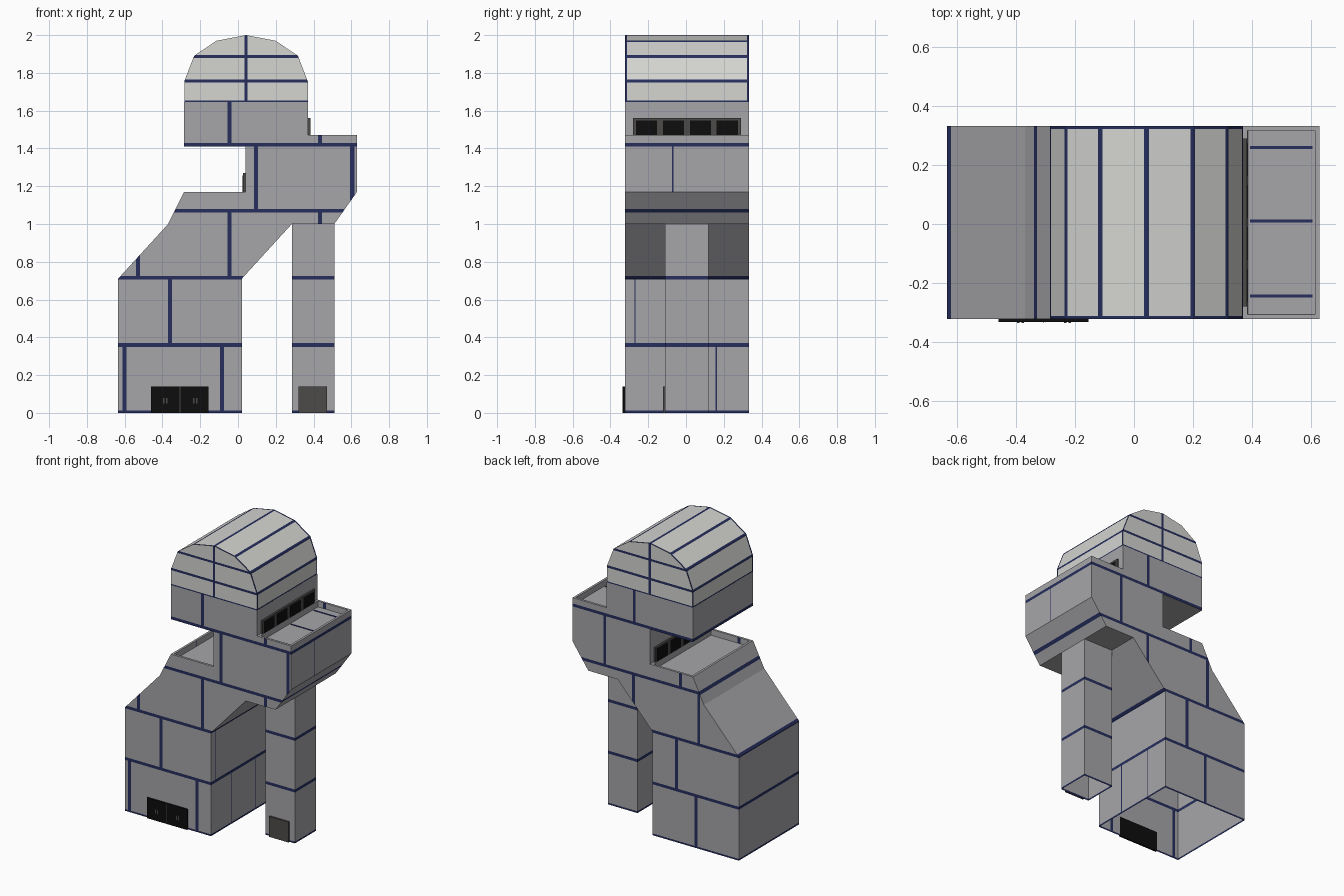
import bpy, bmesh
from mathutils import Vector

if "Cube" in bpy.data.objects:
    bpy.data.objects.remove(bpy.data.objects["Cube"])


def material(name, rgb):
    m = bpy.data.materials.new(name)
    m.use_nodes = True
    m.diffuse_color = (*rgb, 1)
    node = next(n for n in m.node_tree.nodes if n.type == 'BSDF_PRINCIPLED')
    node.inputs["Base Color"].default_value = (*rgb, 1)
    return m


STONE = material("grey stone", (0.38, 0.38, 0.40))
MORTAR = material("navy mortar", (0.019, 0.027, 0.107))
ROOF = material("pale roof", (0.66, 0.67, 0.64))
DARK = material("dark grey metal", (0.075, 0.07, 0.067))
BLACK = material("black door", (0.004, 0.004, 0.004))

FRONT, BACK = -0.322, 0.333
X, Y, Z = Vector((1, 0, 0)), Vector((0, 1, 0)), Vector((0, 0, 1))


def finish(name, bm, mats):
    mesh = bpy.data.meshes.new(name)
    bm.to_mesh(mesh)
    bm.free()
    for m in mats:
        mesh.materials.append(m)
    obj = bpy.data.objects.new(name, mesh)
    bpy.context.collection.objects.link(obj)
    return obj


def prism(profile, y0, y1):
    """Extrude an x-z outline along y."""
    bm = bmesh.new()
    face = bm.faces.new([bm.verts.new((x, y0, z)) for x, z in profile])
    out = bmesh.ops.extrude_face_region(bm, geom=[face])
    moved = [v for v in out["geom"] if isinstance(v, bmesh.types.BMVert)]
    bmesh.ops.translate(bm, vec=Y * (y1 - y0), verts=moved)
    bmesh.ops.recalc_face_normals(bm, faces=bm.faces)
    return bm


def drop_flat_faces(bm, z):
    gone = [f for f in bm.faces if all(abs(v.co.z - z) < 1e-4 for v in f.verts)]
    bmesh.ops.delete(bm, geom=gone, context='FACES')


def paint_strip(bm, axis, lo, hi, rule):
    """Cut the faces that meet the rule at lo and hi and paint between."""
    for d in (lo, hi):
        faces = [f for f in bm.faces if rule(f)]
        geom = set(faces)
        for f in faces:
            geom.update(f.edges)
            geom.update(f.verts)
        bmesh.ops.bisect_plane(bm, geom=list(geom), dist=1e-5,
                               plane_co=axis * d, plane_no=axis)
        bm.normal_update()
    for f in bm.faces:
        if rule(f) and lo < f.calc_center_median().dot(axis) < hi:
            f.material_index = 1


def upright(f):
    return abs(f.normal.z) < 0.9


def facing(direction, lo, hi):
    return lambda f: (f.normal.dot(direction) > 0.9
                      and lo < f.calc_center_median().z < hi)


def box(name, x, y, z, mat):
    bm = prism([(x[0], z[0]), (x[1], z[0]), (x[1], z[1]), (x[0], z[1])], *y)
    return finish(name, bm, [mat])


BANDS = [(0, 0.012), (0.35, 0.37), (0.705, 0.725), (1.06, 1.08), (1.41, 1.43)]
ROWS = [(0.012, 0.35), (0.37, 0.705), (0.725, 1.06), (1.08, 1.41), (1.43, 1.645)]

# Stone body with leaning middle, overhang and head block
bm = prism([(-0.635, 0), (0.02, 0), (0.02, 0.71), (0.285, 1.0), (0.51, 1.0),
            (0.63, 1.17), (0.63, 1.47), (0.37, 1.47), (0.37, 1.645),
            (-0.285, 1.645), (-0.285, 1.41), (0.04, 1.41), (0.04, 1.17),
            (-0.285, 1.17), (-0.37, 1.0), (-0.635, 0.71)], FRONT, BACK)
drop_flat_faces(bm, 0)
drop_flat_faces(bm, 1.645)

# Sunken terraces behind parapets
bm.normal_update()
for f in [f for f in bm.faces if f.normal.z > 0.9]:
    bmesh.ops.inset_region(bm, faces=[f], thickness=0.022)
    bmesh.ops.inset_region(bm, faces=[f], thickness=0.001, depth=-0.04)
bmesh.ops.triangulate(bm, faces=bm.faces)
bm.normal_update()

# Mortar courses, then upright joints row by row
for lo, hi in BANDS:
    paint_strip(bm, Z, lo, hi, upright)
front_joints = [(-0.6, -0.085), (-0.36,), (-0.53, -0.045, 0.435),
                (0.095, 0.605), (-0.045, 0.435)]
back_joints = [(-0.31,), (-0.16,), (-0.33, 0.165), (-0.19, 0.385), (0.16,)]
side_joints = [(-0.1, 0.16), (-0.27,), (), (-0.07,), ()]
for row, fronts, backs, sides in zip(ROWS, front_joints, back_joints, side_joints):
    for x in fronts:
        paint_strip(bm, X, x - 0.011, x + 0.011, facing(-Y, *row))
    for x in backs:
        paint_strip(bm, X, x - 0.011, x + 0.011, facing(Y, *row))
    for y in sides:
        paint_strip(bm, Y, y - 0.003, y + 0.003, facing(X, *row))
finish("stone_body", bm, [STONE, MORTAR])

# Square support column
bm = prism([(0.285, 0), (0.51, 0), (0.51, 1.0), (0.285, 1.0)], -0.11, 0.12)
drop_flat_faces(bm, 0)
drop_flat_faces(bm, 1.0)
for lo, hi in BANDS[:3]:
    paint_strip(bm, Z, lo, hi, upright)
finish("support_column", bm, [STONE, MORTAR])

# Faceted barrel roof with ribs
half = [(0.327, 1.645), (0.327, 1.755), (0.275, 1.89), (0.157, 1.97)]
mid = 0.0425
bm = prism([(mid + x, z) for x, z in half] + [(mid, 2.0)]
           + [(mid - x, z) for x, z in reversed(half)], FRONT, BACK)
drop_flat_faces(bm, 1.645)
bmesh.ops.triangulate(bm, faces=bm.faces)
bm.normal_update()
for lo, hi in [(1.645, 1.653), (1.748, 1.764), (1.88, 1.895)]:
    paint_strip(bm, Z, lo, hi, upright)
for x in (mid - 0.157, mid, mid + 0.157):
    paint_strip(bm, X, x - 0.008, x + 0.008, lambda f: f.normal.z > 0.75)
for side in (-Y, Y):
    paint_strip(bm, X, mid - 0.009, mid + 0.009, facing(side, 1.645, 2))
for lo, hi in [(FRONT, FRONT + 0.01), (BACK - 0.01, BACK)]:
    paint_strip(bm, Y, lo, hi, lambda f: abs(f.normal.y) < 0.1)
finish("barrel_roof", bm, [ROOF, MORTAR])

# Doors
box("main_door", (-0.46, -0.155), (FRONT - 0.011, FRONT), (0, 0.14), BLACK)
for i, x in enumerate((-0.397, -0.382, -0.237, -0.222)):
    box(f"door_handle_{i + 1}", (x, x + 0.008), (FRONT - 0.014, FRONT - 0.01),
        (0.05, 0.08), DARK)
box("door_seam", (-0.309, -0.305), (FRONT - 0.013, FRONT - 0.01), (0, 0.14), DARK)
box("column_door", (0.32, 0.47), (-0.122, -0.11), (0, 0.14), DARK)

# Terrace windows: dark frames with black panes
for name, wall, side, z0, z1 in [("upper_window", 0.37, 1, 1.43, 1.56),
                                 ("lower_window", 0.04, -1, 1.13, 1.27)]:
    xs = sorted((wall, wall + side * 0.013))
    box(name, xs, (-0.28, 0.29), (z0, z1), DARK)
    xs = sorted((wall + side * 0.012, wall + side * 0.015))
    for i in range(4):
        y = -0.265 + i * 0.1425
        box(f"{name}_pane_{i + 1}", xs, (y, y + 0.112), (z0 + 0.015, z1 - 0.012), BLACK)

# Floor seams on the upper terrace
for i, y in enumerate((-0.245, 0.01, 0.26)):
    box(f"floor_seam_{i + 1}", (0.394, 0.606), (y - 0.005, y + 0.005),
        (1.429, 1.433), MORTAR)
